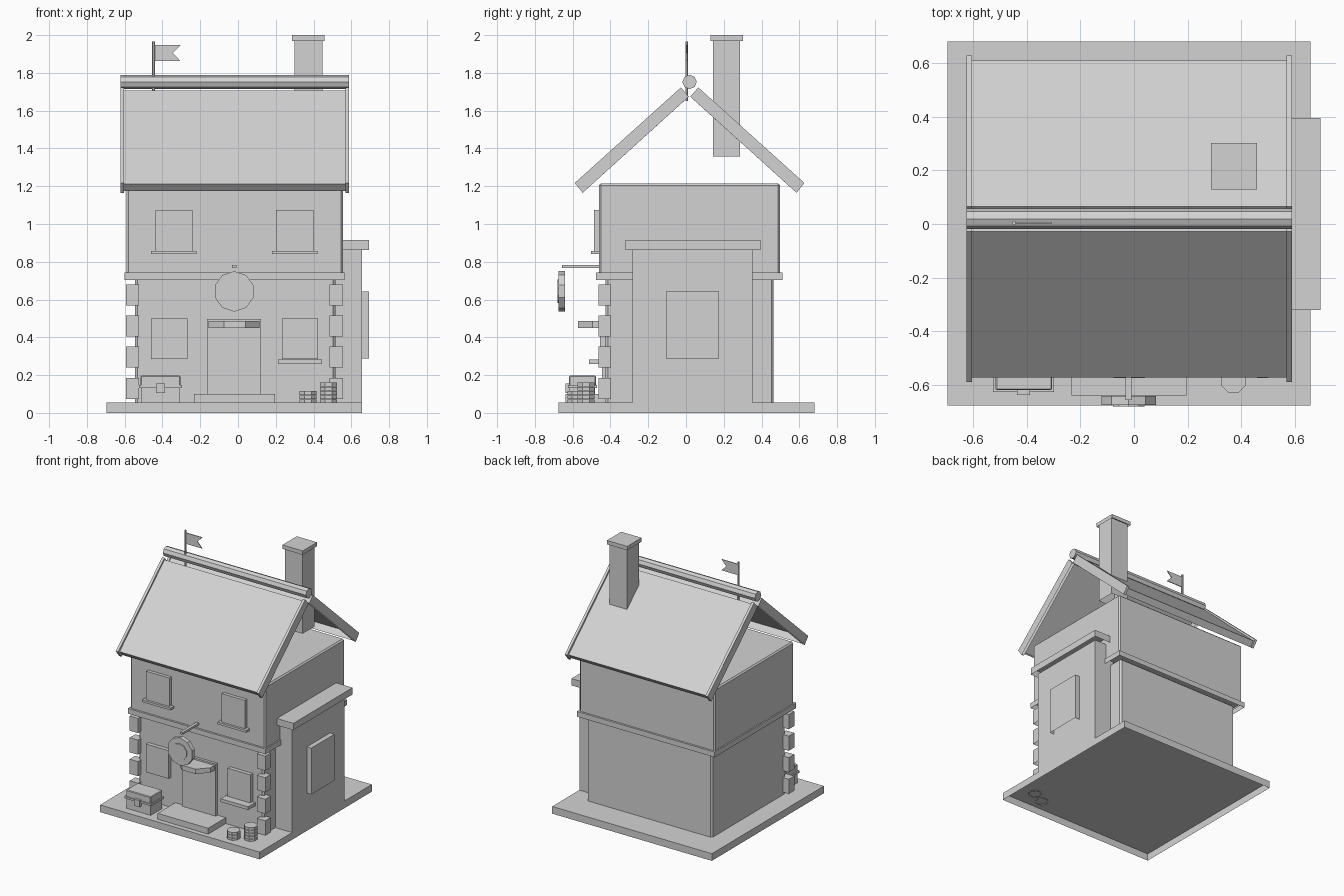
import bpy, bmesh, math

if "Cube" in bpy.data.objects:
    bpy.data.objects.remove(bpy.data.objects["Cube"])

stone = bpy.data.materials.new("plain_grey")
stone.diffuse_color = (0.65, 0.65, 0.65, 1)
stone.use_nodes = True
stone.node_tree.nodes["Principled BSDF"].inputs["Base Color"].default_value = stone.diffuse_color
DX, DY = 0.005, 0.004  # centres the whole building


def finish(name, bm):
    bmesh.ops.recalc_face_normals(bm, faces=bm.faces)
    bmesh.ops.translate(bm, verts=bm.verts, vec=(DX, DY, 0))
    me = bpy.data.meshes.new(name)
    bm.to_mesh(me)
    bm.free()
    me.materials.append(stone)
    ob = bpy.data.objects.new(name, me)
    bpy.context.collection.objects.link(ob)
    return ob


def box(name, x0, x1, y0, y1, z0, z1, bevel=0):
    """Box that is open underneath."""
    bm = bmesh.new()
    bmesh.ops.create_cube(bm, size=1)
    for v in bm.verts:
        v.co = (x1 if v.co.x > 0 else x0, y1 if v.co.y > 0 else y0, z1 if v.co.z > 0 else z0)
    bottom = min(bm.faces, key=lambda f: f.calc_center_median().z)
    bmesh.ops.delete(bm, geom=[bottom], context='FACES_ONLY')
    ob = finish(name, bm)
    if bevel:
        mod = ob.modifiers.new("edge", 'BEVEL')
        mod.width, mod.segments = bevel, 1
    return ob


def prism(name, pts, axis, a, b, open_side=None):
    """Extrude a 2D outline along one axis; upright ones are open underneath."""
    def place(p, t):
        return {'x': (t, p[0], p[1]), 'y': (p[0], t, p[1]), 'z': (p[0], p[1], t)}[axis]
    bm = bmesh.new()
    lo = [bm.verts.new(place(p, a)) for p in pts]
    hi = [bm.verts.new(place(p, b)) for p in pts]
    if axis != 'z':
        bm.faces.new(lo)
    bm.faces.new(hi)
    n = len(pts)
    for i in range(n):
        if i != open_side:
            j = (i + 1) % n
            bm.faces.new((lo[i], lo[j], hi[j], hi[i]))
    return finish(name, bm)


def ngon(cx, cy, r, n, turn=0.0):
    return [(cx + r * math.cos(2 * math.pi * (i + turn) / n),
             cy + r * math.sin(2 * math.pi * (i + turn) / n)) for i in range(n)]


CX, CY = -0.025, 0.015  # sign centre, ridge line

# Ground slab, walls and the band between the storeys
box("ground_slab", -0.70, 0.652, -0.68, 0.676, 0, 0.055)
box("lower_walls", -0.55, 0.51, -0.43, 0.46, 0.055, 0.72, 0.012)
box("upper_walls", -0.595, 0.55, -0.465, 0.493, 0.73, 1.215, 0.01)
box("storey_band", -0.605, 0.56, -0.48, 0.508, 0.703, 0.743)

# Corner stones on the front corners
for side, x0 in (("left", -0.598), ("right", 0.48)):
    for i in range(4):
        z = 0.074 + 0.165 * i
        box(f"corner_stone_{side}_{i}", x0, x0 + 0.07, -0.467, -0.40, z, z + 0.112)

# Side bay with cap and window
box("side_bay", 0.48, 0.652, -0.288, 0.348, 0.055, 0.865)
box("side_bay_cap", 0.48, 0.689, -0.325, 0.391, 0.863, 0.915)
box("side_bay_window", 0.64, 0.689, -0.109, 0.171, 0.288, 0.643)

# Windows and sills
for s, x in (("left", -0.443), ("right", 0.197)):
    box(f"upper_window_{s}", x, x + 0.197, -0.49, -0.45, 0.85, 1.075)
    box(f"upper_sill_{s}", x - 0.022, x + 0.219, -0.507, -0.45, 0.84, 0.857)
for s, x in (("left", -0.465), ("right", 0.227)):
    box(f"lower_window_{s}", x, x + 0.192, -0.46, -0.42, 0.285, 0.50)
box("lower_sill", 0.207, 0.44, -0.517, -0.42, 0.258, 0.283)

# Door, step and faceted canopy
box("door", -0.168, 0.118, -0.45, -0.42, 0.055, 0.498)
box("door_step", -0.238, 0.19, -0.643, -0.42, 0.055, 0.10)
prism("door_canopy", [(-0.16, -0.42), (-0.16, -0.50), (-0.08, -0.577),
                      (0.035, -0.577), (0.108, -0.50), (0.108, -0.42)], 'z', 0.449, 0.486)

# Hanging round sign with a shallow front disc, and its arm
prism("round_sign", ngon(CX, 0.643, 0.107, 10, 0.5), 'y', -0.678, -0.644)
prism("round_sign_face", ngon(CX, 0.643, 0.062, 10, 0.5), 'y', -0.684, -0.67)
box("sign_arm", -0.036, -0.014, -0.66, -0.46, 0.768, 0.784)

# Roof slopes with raised edge boards, hollow underneath; mirrored for the back
edge = [(-0.608, 1.217), (-0.566, 1.165), (-0.004, 1.674), (-0.046, 1.723)]
inner = [(-0.59, 1.212), (-0.556, 1.174), (-0.008, 1.67), (-0.046, 1.708)]
for s, m in (("front", 1), ("back", -1)):
    def flip(pts):
        return [(CY + m * y, z) for y, z in pts]
    prism(f"roof_slope_{s}", flip(inner), 'x', -0.61, 0.565, 1)
    prism(f"roof_edge_left_{s}", flip(edge), 'x', -0.628, -0.608, 1)
    prism(f"roof_edge_right_{s}", flip(edge), 'x', 0.563, 0.583, 1)
prism("roof_ridge", ngon(CY, 1.752, 0.038, 8), 'x', -0.628, 0.583)

# Chimney
box("chimney_stack", 0.295, 0.442, 0.138, 0.281, 1.358, 1.98)
box("chimney_cap", 0.281, 0.453, 0.125, 0.298, 1.97, 2.0)

# Flag
prism("flag_pole", ngon(-0.452, 0.0, 0.008, 6), 'z', 1.65, 1.965)
prism("flag", [(-0.45, 1.863), (-0.31, 1.863), (-0.35, 1.905),
               (-0.31, 1.947), (-0.45, 1.947)], 'y', -0.003, 0.003)

# Chest by the door
box("chest_body", -0.518, -0.313, -0.62, -0.485, 0.055, 0.14)
box("chest_rim", -0.53, -0.302, -0.63, -0.475, 0.132, 0.147)
box("chest_lid", -0.52, -0.31, -0.623, -0.48, 0.145, 0.197, 0.005)
box("chest_lock", -0.44, -0.392, -0.641, -0.61, 0.105, 0.155)

# Stacks of coins
for s, x, y, n in (("short", 0.366, -0.588, 3), ("tall", 0.474, -0.534, 5)):
    for i in range(n):
        z = 0.05 + 0.0225 * i
        prism(f"coin_{s}_{i}", ngon(x, y, 0.048, 8, 0.5), 'z', z, z + 0.02)
